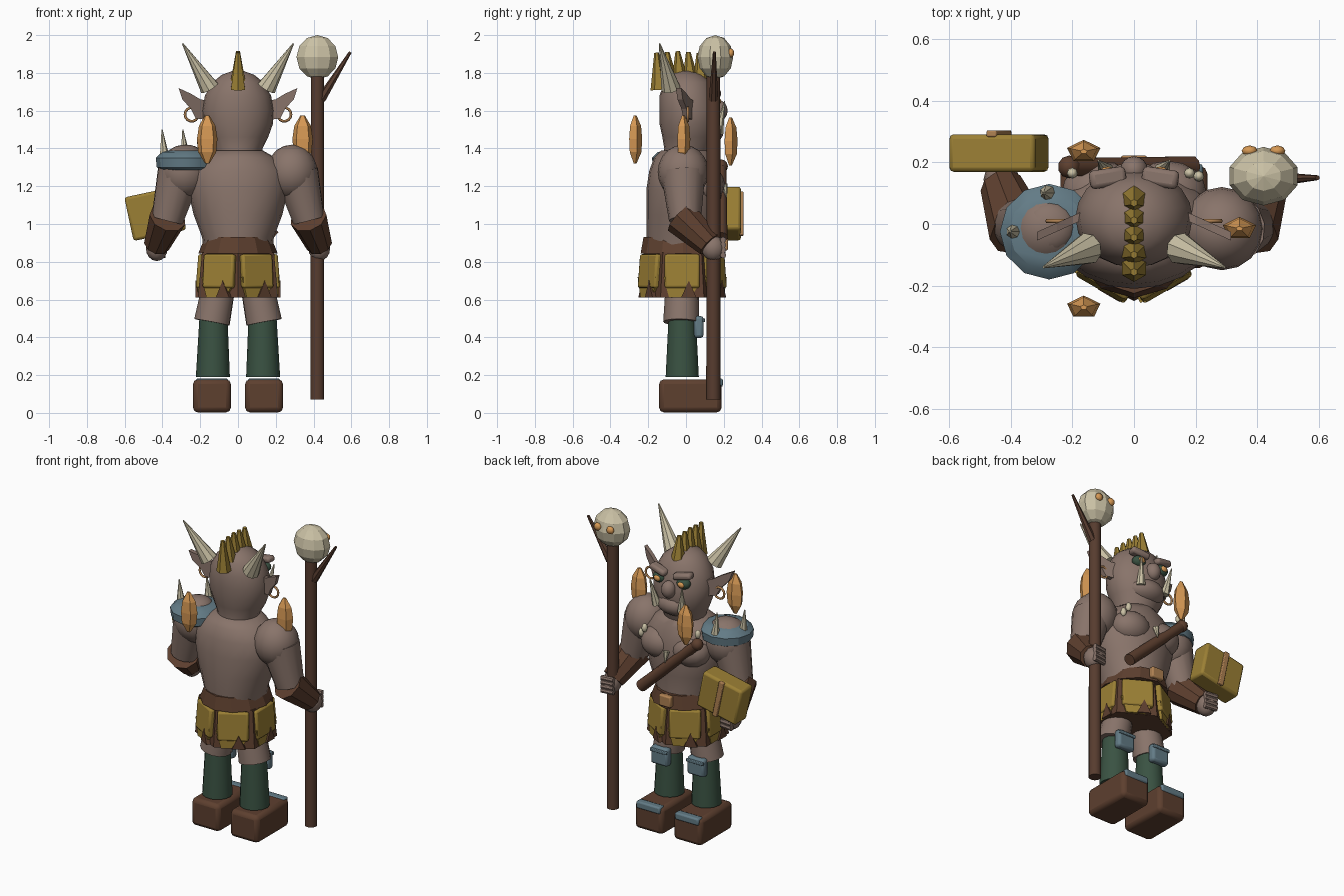
import bpy, bmesh, math
from mathutils import Vector, Matrix

cube = bpy.data.objects.get("Cube")
if cube:
    bpy.data.objects.remove(cube, do_unlink=True)


def material(name, rgb):
    m = bpy.data.materials.new(name)
    m.use_nodes = True
    m.diffuse_color = (*rgb, 1)
    m.node_tree.nodes["Principled BSDF"].inputs["Base Color"].default_value = (*rgb, 1)
    return m


SKIN = material("skin", (.25, .175, .145))
LEATHER = material("brown leather", (.11, .05, .028))
WOOD = material("dark wood", (.095, .045, .028))
OCHRE = material("ochre", (.33, .215, .035))
GREEN = material("dark green", (.042, .085, .055))
STEEL = material("blue grey metal", (.125, .2, .24))
BONE = material("bone", (.6, .54, .38))
AMBER = material("amber", (.68, .32, .09))
BRASS = material("tan brass", (.43, .22, .085))


def finish(name, bm, mat, angle=40):
    bmesh.ops.recalc_face_normals(bm, faces=bm.faces)
    me = bpy.data.meshes.new(name)
    bm.to_mesh(me)
    bm.free()
    me.materials.append(mat)
    if angle:
        me.shade_smooth()
        me.set_sharp_from_angle(angle=math.radians(angle))
    ob = bpy.data.objects.new(name, me)
    bpy.context.collection.objects.link(ob)
    return ob


def loft(name, rings, n, mat, phase=0, x=0, angle=40):
    """Stack of ellipses (z, centre y, radius x, radius y), capped at both ends."""
    bm = bmesh.new()
    loops = []
    for z, cy, rx, ry in rings:
        turns = [2 * math.pi * i / n + phase for i in range(n)]
        loops.append([bm.verts.new((x + rx * math.cos(a), cy + ry * math.sin(a), z)) for a in turns])
    for low, high in zip(loops, loops[1:]):
        for i in range(n):
            j = (i + 1) % n
            bm.faces.new((low[i], low[j], high[j], high[i]))
    bm.faces.new(loops[0])
    bm.faces.new(loops[-1])
    return finish(name, bm, mat, angle)


def tube(name, start, end, r0, r1, mat, n=12, angle=40):
    a, b = Vector(start), Vector(end)
    bm = bmesh.new()
    bmesh.ops.create_cone(bm, cap_ends=True, segments=n, radius1=r0, radius2=r1, depth=(b - a).length)
    turn = (b - a).to_track_quat("Z", "Y").to_matrix().to_4x4()
    bm.transform(Matrix.Translation((a + b) / 2) @ turn)
    return finish(name, bm, mat, angle)


def blob(name, centre, radii, mat, u=16, v=10, angle=60):
    bm = bmesh.new()
    bmesh.ops.create_uvsphere(bm, u_segments=u, v_segments=v, radius=1)
    bm.transform(Matrix.Translation(centre) @ Matrix.Diagonal((*radii, 1)))
    return finish(name, bm, mat, angle)


def box(name, centre, size, mat, bevel=.01, rot=(0, 0, 0)):
    bm = bmesh.new()
    bmesh.ops.create_cube(bm, size=1, matrix=Matrix.Diagonal((*size, 1)))
    ob = finish(name, bm, mat)
    ob.location, ob.rotation_euler = centre, rot
    mod = ob.modifiers.new("rounded edges", "BEVEL")
    mod.width, mod.segments = bevel, 2
    return ob


def plate(name, points, depth, mat, y=0):
    """Outline in x and z, thickened along y."""
    bm = bmesh.new()
    face = bm.faces.new([bm.verts.new((x, y - depth / 2, z)) for x, z in points])
    new = bmesh.ops.extrude_face_region(bm, geom=[face])["geom"]
    bmesh.ops.translate(bm, vec=(0, depth, 0), verts=[g for g in new if isinstance(g, bmesh.types.BMVert)])
    return finish(name, bm, mat, 0)


def ring(name, centre, big, small, mat):
    bpy.ops.mesh.primitive_torus_add(location=centre, rotation=(math.pi / 2, 0, 0), major_radius=big,
                                     minor_radius=small, major_segments=14, minor_segments=6)
    ob = bpy.context.object
    ob.name = name
    ob.data.materials.append(mat)
    ob.data.shade_smooth()


# Torso, neck and head
loft("torso", [(.84, -.01, .18, .19), (.93, -.02, .19, .19), (1.05, -.015, .235, .195), (1.18, -.01, .265, .2),
               (1.28, -.01, .26, .185), (1.35, -.01, .2, .16), (1.39, 0, .13, .13)], 20, SKIN, angle=60)
loft("head", [(1.34, 0, .12, .12), (1.4, .01, .13, .125), (1.46, .02, .16, .145), (1.53, .02, .185, .16),
              (1.6, .02, .19, .16), (1.68, .01, .175, .15), (1.75, .01, .135, .125), (1.79, 0, .085, .085),
              (1.81, 0, .03, .03)], 20, SKIN, angle=60)
blob("jaw", (0, .1, 1.49), (.125, .1, .075), SKIN)
blob("nose", (0, .175, 1.6), (.045, .045, .055), SKIN)

# Parts mirrored on both sides
for s, side in ((1, "left_"), (-1, "right_")):
    blob(side + "chest", (s * .11, .1, 1.21), (.125, .105, .1), SKIN)
    box(side + "brow", (s * .085, .15, 1.7), (.12, .06, .04), SKIN, .015, (0, -s * .2, -s * .15))
    blob(side + "eye_socket", (s * .085, .145, 1.65), (.045, .035, .035), GREEN, 12, 8)
    blob(side + "iris", (s * .085, .172, 1.65), (.024, .014, .018), AMBER, 10, 6)
    tube(side + "tusk", (s * .09, .17, 1.48), (s * .115, .205, 1.65), .028, .003, BONE, 7, 0)
    tube(side + "horn", (s * .15, -.08, 1.72), (s * .293, -.14, 1.955), .052, .004, BONE, 9, 30)
    ear = plate(side + "ear", [(s * x, z) for x, z in ((.15, 1.65), (.2, 1.66), (.25, 1.69), (.315, 1.72), (.295, 1.66),
                                                     (.25, 1.61), (.225, 1.56), (.16, 1.55))], .028, SKIN, .03)
    for v in ear.data.vertices:
        v.co.y -= (abs(v.co.x) - .16) * .45
    ring(side + "earring", (s * .245, .01, 1.58), .036, .007, BRASS)

    # Arms
    blob(side + "shoulder", (s * .285, -.015, 1.275), (.135, .135, .145), SKIN)
    tube(side + "upper_arm", (s * .31, -.015, 1.27), (s * .375, -.005, 1.02), .118, .085, SKIN, 14)
    tube(side + "bracer", (s * .372, -.025, 1.035), (s * .43, .125, .89), .1, .07, LEATHER, 9, 0)
    blob(side + "fist", (s * .43, .145, .872), (.058, .062, .068), SKIN, 12, 8)
    for i in range(4):
        z = .835 + i * .027
        tube(side + "finger", (s * .385, .187, z), (s * .465, .197, z), .016, .016, SKIN, 8)

    # Legs
    tube(side + "thigh", (s * .1, -.02, .68), (s * .138, -.025, .48), .088, .096, SKIN, 14)
    tube(side + "shin", (s * .133, -.02, .19), (s * .13, -.02, .49), .09, .075, GREEN, 14)
    box(side + "knee_pad", (s * .13, .068, .455), (.12, .05, .115), STEEL, .015)
    box(side + "knee_ridge", (s * .13, .094, .49), (.12, .014, .02), STEEL, .004)
    box(side + "boot", (s * .138, .023, .09), (.2, .33, .175), LEATHER, .025)
    box(side + "toe_plate", (s * .138, .17, .16), (.17, .05, .045), STEEL, .01)

# Crest
for i in range(5):
    y = .08 - i * .056
    base = 1.71 if i == 4 else 1.76
    tube("crest_spike", (0, y, base), (0, y - .012, 1.915 - .004 * abs(i - 2)), .044, .012, OCHRE, 6, 0)

# Belt and hexagonal skirt with board panels and pointed tatters
loft("belt", [(.845, -.015, .21, .225), (.93, -.015, .175, .21)], 12, LEATHER, angle=0)
box("buckle", (0, .205, .895), (.085, .035, .07), BRASS, .008)
skirt_y = -.02
hexagon = math.pi / 6
loft("skirt", [(.61, skirt_y, .245, .23), (.85, skirt_y, .22, .205)], 6, LEATHER, hexagon, angle=0)
for k in range(6):
    a = k * math.pi / 3
    turn = Matrix.Translation((0, skirt_y, 0)) @ Matrix.Rotation(a + math.pi / 2, 4, "Z")
    panel = box("skirt_panel", (0, -.197, .75), (.185, .04, .18), OCHRE, .012, (-.08, 0, 0))
    panel.matrix_world = turn @ Matrix.Translation((0, -.197, .75)) @ Matrix.Rotation(-.08, 4, "X")
    cloth = plate("skirt_cloth", [(-.07, .612), (.045, .612), (.09, .68), (.09, .72), (-.1, .72)], .02, OCHRE, -.205)
    cloth.matrix_world = turn
    tatter = plate("skirt_tatter", [(-.005, .612), (.075, .612), (.035, .7)], .03, LEATHER, -.21)
    tatter.matrix_world = turn

# Shoulder guard
loft("shoulder_guard", [(1.285, -.025, .13, .125), (1.3, -.025, .155, .15), (1.35, -.025, .16, .155),
                        (1.38, -.025, .13, .125), (1.39, -.025, .09, .09)], 12, STEEL, x=-.275, angle=30)
blob("shoulder_top", (-.275, -.01, 1.37), (.085, .085, .05), SKIN)
for x, y in ((-.39, -.025), (-.28, .1)):
    tube("guard_spike", (x, y, 1.36), (x - .012, y, 1.5), .026, .003, BONE, 7, 0)

# Club slung across the chest, with trophy teeth
tube("chest_club", (.19, .185, .93), (-.215, .185, 1.31), .036, .03, LEATHER, 10)
blob("club_knob", (-.21, .185, 1.305), (.037, .037, .037), LEATHER, 10, 6)
for x, y, z in ((.18, .165, 1.3), (.21, .155, 1.26), (-.2, .165, 1.36)):
    blob("trophy_bead", (x, y, z), (.018, .018, .028), BONE, 8, 6)
tube("trophy_tooth", (.0, .2, 1.21), (0, .215, 1.14), .02, .003, BONE, 7, 0)

# Staff with skull and branch
tube("staff", (.42, .145, .07), (.42, .145, 1.8), .038, .036, WOOD, 10)
tube("staff_branch", (.44, .145, 1.66), (.595, .15, 1.91), .026, .008, WOOD, 7)
blob("staff_skull", (.42, .155, 1.883), (.116, .095, .117), BONE, 10, 6, 0)
for x in (.375, .465):
    blob("skull_eye", (x, .237, 1.905), (.026, .018, .024), AMBER, 8, 6)

# Book held in the right hand
tilt = (0, -.21, 0)
box("book", (-.438, .23, 1.055), (.285, .122, .236), OCHRE, .015, tilt)
box("book_strap", (-.438, .293, 1.055), (.034, .022, .236), BRASS, .005, tilt)

# Floating crystals
for x, y, z in ((-.163, -.27, 1.32), (-.163, .235, 1.31), (.342, -.015, 1.32)):
    loft("crystal", [(z, y, .012, .008), (z + .06, y, .05, .034), (z + .13, y, .057, .038),
                     (z + .2, y, .046, .032), (z + .255, y, .012, .008)], 5, AMBER, math.pi / 2, x, 0)
